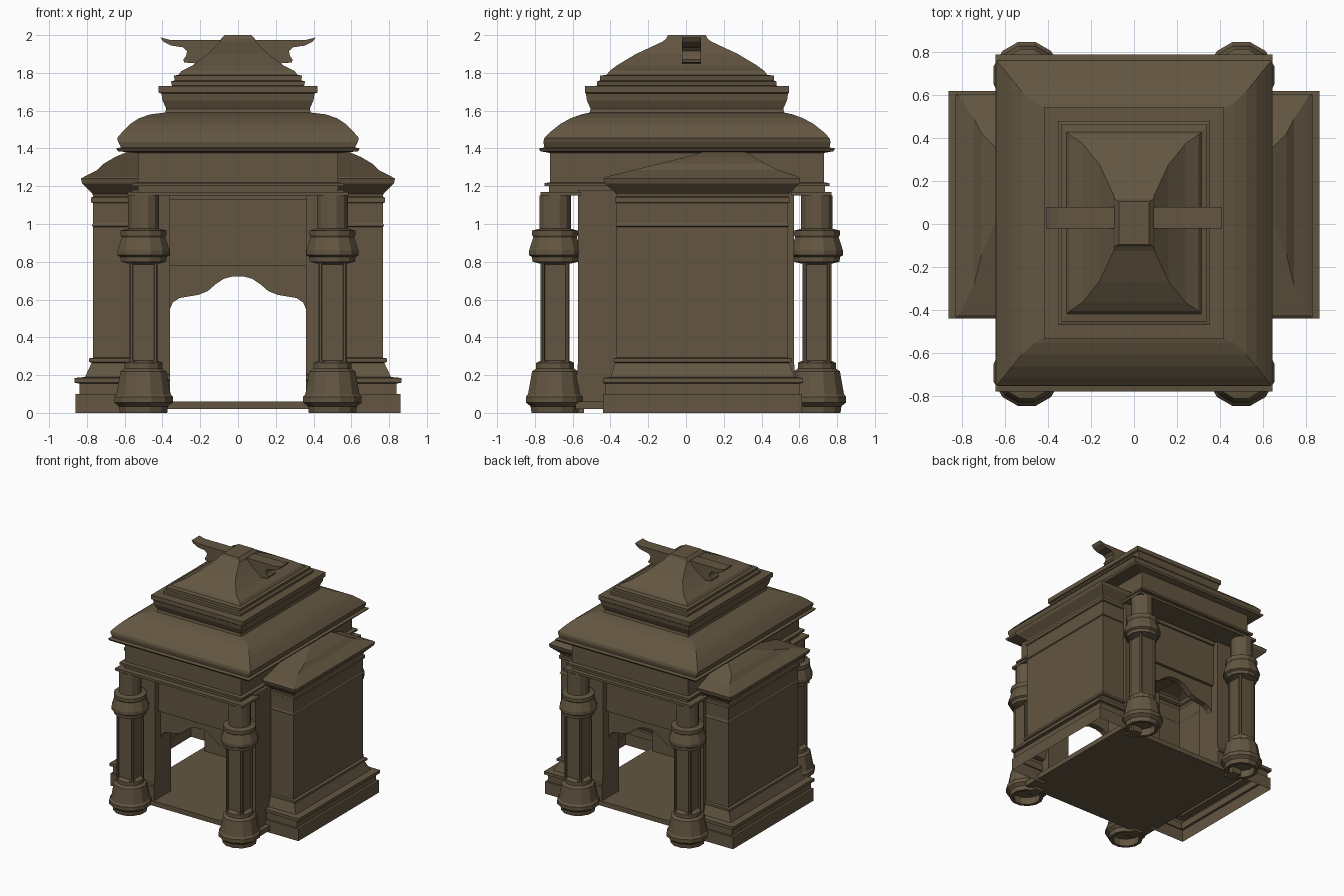
import bpy, bmesh, math

# One weathered brown stone for everything
stone = bpy.data.materials.new("brown_stone")
stone.diffuse_color = (0.125, 0.093, 0.053, 1)


def finish(bm, name):
    bmesh.ops.recalc_face_normals(bm, faces=bm.faces[:])
    me = bpy.data.meshes.new(name)
    bm.to_mesh(me)
    bm.free()
    ob = bpy.data.objects.new(name, me)
    bpy.context.collection.objects.link(ob)
    me.materials.append(stone)
    return ob


def loft(name, rings, caps=True, skip=()):
    """Skin a stack of equal-length point rings, leaving out the skipped sides."""
    bm = bmesh.new()
    vr = [[bm.verts.new(p) for p in r] for r in rings]
    n = len(vr[0])
    for a, b in zip(vr, vr[1:]):
        for i in range(n):
            if i not in skip:
                j = (i + 1) % n
                bm.faces.new((a[i], a[j], b[j], b[i]))
    if caps:
        bm.faces.new(vr[0])
        bm.faces.new(vr[-1])
    return finish(bm, name)


def rect(x0, x1, y0, y1, z):
    return [(x0, y0, z), (x1, y0, z), (x1, y1, z), (x0, y1, z)]


def stack(name, prof, cy=0.005):
    """Rectangular moulding from (z, half_x, half_y) steps."""
    return loft(name, [rect(-hx, hx, cy - hy, cy + hy, z) for z, hx, hy in prof])


def box(name, x0, x1, y0, y1, z0, z1):
    return loft(name, [rect(x0, x1, y0, y1, z0), rect(x0, x1, y0, y1, z1)])


def plate(name, pts, y0, y1):
    """Outline in x/z extruded along y."""
    return loft(name, [[(x, y, z) for x, z in pts] for y in (y0, y1)])


# Tiered roof
stack("main_roof", [
    (1.375, 0.53, 0.72), (1.385, 0.635, 0.775), (1.40, 0.645, 0.785),
    (1.405, 0.62, 0.755), (1.435, 0.635, 0.76), (1.455, 0.64, 0.755),
    (1.49, 0.61, 0.72), (1.53, 0.57, 0.67), (1.56, 0.525, 0.615),
    (1.58, 0.465, 0.56), (1.59, 0.385, 0.515), (1.61, 0.38, 0.51),
    (1.655, 0.40, 0.53), (1.69, 0.405, 0.535), (1.695, 0.42, 0.54),
    (1.73, 0.42, 0.54), (1.732, 0.35, 0.475), (1.755, 0.355, 0.475),
    (1.76, 0.335, 0.46), (1.785, 0.34, 0.46), (1.79, 0.315, 0.425),
    (1.81, 0.30, 0.41), (1.84, 0.24, 0.37), (1.90, 0.16, 0.27),
    (1.965, 0.095, 0.13), (1.98, 0.09, 0.11), (2.0, 0.07, 0.10)])

# Frieze under the roof, with a recessed ceiling
stack("frieze", [
    (1.30, 0.38, 0.52), (1.17, 0.38, 0.52), (1.17, 0.53, 0.73),
    (1.20, 0.53, 0.73), (1.20, 0.56, 0.755), (1.217, 0.56, 0.755),
    (1.22, 0.53, 0.725), (1.38, 0.53, 0.725)])

# Floor slab
box("floor", -0.60, 0.60, -0.585, 0.585, 0.02, 0.06)

# Scalloped half outline of the doorway
arch = [(0.36, 0.55), (0.345, 0.585), (0.31, 0.608), (0.21, 0.625),
        (0.16, 0.645), (0.12, 0.68), (0.075, 0.71), (0.03, 0.722)]

for s, end in ((-1, "front"), (1, "back")):
    # Beam resting on the columns
    ya, yb = sorted((s * 0.555, s * 0.77))
    box(end + "_beam", -0.585, 0.585, ya, yb, 1.15, 1.17)
    # Arched board and panel above the doorway
    outline = [(0.37, 0.78), (0.37, 0.55)] + arch + \
        [(-x, z) for x, z in reversed(arch)] + [(-0.37, 0.55), (-0.37, 0.78)]
    plate(end + "_arch", outline, s * 0.50, s * 0.45)
    ya, yb = sorted((s * 0.525, s * 0.45))
    box(end + "_panel", -0.37, 0.37, ya, yb, 0.78, 1.13)
    box(end + "_panel_top", -0.40, 0.40, ya - 0.015, yb + 0.015, 1.13, 1.18)

# Faceted round column profile: (z, radius)
base_prof = [(0.06, 0.10), (0.0, 0.10), (0.0, 0.125), (0.035, 0.13), (0.055, 0.155),
             (0.085, 0.155), (0.10, 0.143), (0.22, 0.122), (0.235, 0.10), (0.265, 0.10),
             (0.275, 0.08)]
cap_prof = [(0.79, 0.08), (0.80, 0.12), (0.825, 0.122), (0.835, 0.138), (0.86, 0.138),
            (0.93, 0.115), (0.94, 0.121), (0.965, 0.121), (0.975, 0.083), (1.15, 0.083)]


def ring(cx, cy, z, r, n=12):
    r /= math.cos(math.pi / n)
    return [(cx + r * math.cos(math.tau * (k + 0.5) / n),
             cy + r * math.sin(math.tau * (k + 0.5) / n), z) for k in range(n)]


def shaft(name, cx, cy):
    """Square shaft, slightly chamfered, with a sunk panel on each side."""
    h, c = 0.076, 0.068
    pts = [(h, -c), (h, c), (c, h), (-c, h), (-h, c), (-h, -c), (-c, -h), (c, -h)]
    ob = loft(name, [[(cx + x, cy + y, z) for x, y in pts] for z in (0.265, 0.80)])
    bm = bmesh.new()
    bm.from_mesh(ob.data)
    sides = [f for f in bm.faces if abs(f.normal.z) < 0.1
             and max(abs(f.normal.x), abs(f.normal.y)) > 0.95]
    bmesh.ops.inset_individual(bm, faces=sides, thickness=0.013)
    bmesh.ops.inset_individual(bm, faces=sides, thickness=0.006, depth=-0.01)
    bm.to_mesh(ob.data)
    bm.free()


for sx, sn in ((-1, "left"), (1, "right")):
    for sy, en in ((-1, "front"), (1, "back")):
        tag = en + "_" + sn
        cx, cy = sx * 0.5, sy * 0.693
        # Column base, shaft and capital
        loft(tag + "_column_base", [ring(cx, cy, z, r) for z, r in base_prof])
        shaft(tag + "_column_shaft", cx, cy)
        loft(tag + "_column_capital", [ring(cx, cy, z, r) for z, r in cap_prof])
        # Tie between column foot and floor
        ya, yb = sorted((sy * 0.54, sy * 0.64))
        box(tag + "_column_tie", cx - 0.04, cx + 0.04, ya, yb, 0.0, 0.05)
        # Door jamb with stepped foot
        xa, xb = sorted((sx * 0.36, sx * 0.56))
        ya, yb = sorted((sy * 0.36, sy * 0.572))
        rows = [(0.03, 0.01), (0.17, 0.01), (0.175, 0.02), (0.20, 0.02), (0.205, 0.005),
                (0.27, 0.0), (1.18, 0.0)]
        loft(tag + "_jamb", [
            rect(xa, xb, ya - (d if sy < 0 else 0), yb + (d if sy > 0 else 0), z)
            for z, d in rows])

    # Side wing, an open-backed shell: (z, outer x, y low, y high)
    wing = [
        (0.0, 0.86, -0.44, 0.615), (0.10, 0.86, -0.44, 0.615),
        (0.10, 0.84, -0.43, 0.60), (0.155, 0.84, -0.43, 0.60),
        (0.16, 0.865, -0.44, 0.62), (0.185, 0.865, -0.44, 0.62),
        (0.19, 0.81, -0.40, 0.575), (0.265, 0.775, -0.375, 0.545),
        (0.27, 0.79, -0.385, 0.56), (0.288, 0.79, -0.385, 0.56),
        (0.292, 0.767, -0.368, 0.54), (0.985, 0.767, -0.368, 0.54),
        (0.99, 0.774, -0.373, 0.546), (1.005, 0.767, -0.368, 0.54),
        (1.11, 0.767, -0.368, 0.54), (1.115, 0.777, -0.376, 0.55),
        (1.14, 0.777, -0.376, 0.55), (1.145, 0.767, -0.368, 0.54),
        (1.16, 0.77, -0.37, 0.545), (1.215, 0.825, -0.43, 0.60),
        (1.24, 0.832, -0.437, 0.605), (1.25, 0.815, -0.425, 0.595),
        (1.285, 0.745, -0.28, 0.49), (1.32, 0.71, -0.14, 0.42),
        (1.355, 0.65, 0.0, 0.36), (1.385, 0.58, 0.10, 0.31)]
    ob = loft(sn + "_wing", [rect(*sorted((sx * 0.53, sx * xo)), y0, y1, z)
                             for z, xo, y0, y1 in wing], caps=False,
              skip=(3,) if sx > 0 else (1,))
    # Keep the open shell facing outwards
    ob.data.update()
    outer = max(ob.data.polygons, key=lambda f: f.area)
    if outer.normal.x * sx < 0:
        ob.data.flip_normals()

    # Horned roof ornament
    horn = [(0.05, 1.975), (0.36, 1.975), (0.41, 1.987), (0.395, 1.965), (0.355, 1.945),
            (0.29, 1.935), (0.27, 1.915), (0.275, 1.89), (0.29, 1.87), (0.285, 1.855),
            (0.22, 1.85), (0.05, 1.85)]
    plate(sn + "_roof_horn", [(sx * x, z) for x, z in horn], -0.02, 0.08)
